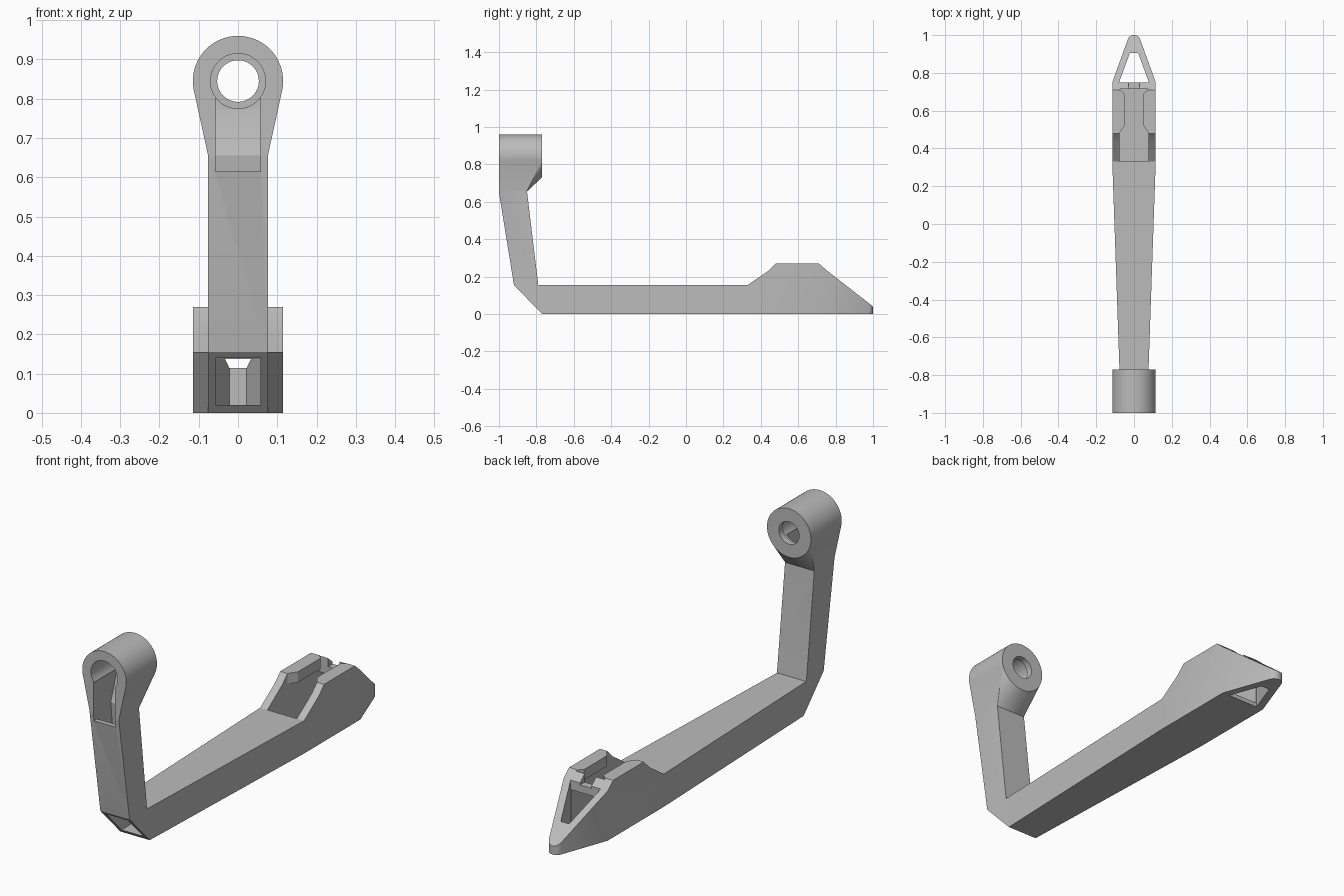
import bpy, bmesh, math
from mathutils import Vector

if "Cube" in bpy.data.objects:
    bpy.data.objects.remove(bpy.data.objects["Cube"], do_unlink=True)

grey = bpy.data.materials.new("plain grey")
grey.use_nodes = True
colour = (0.5, 0.5, 0.5, 1)
grey.diffuse_color = colour
grey.node_tree.nodes["Principled BSDF"].inputs["Base Color"].default_value = colour


def to_object(name, bm):
    bmesh.ops.recalc_face_normals(bm, faces=bm.faces)
    mesh = bpy.data.meshes.new(name)
    bm.to_mesh(mesh)
    bm.free()
    mesh.materials.append(grey)
    obj = bpy.data.objects.new(name, mesh)
    bpy.context.collection.objects.link(obj)
    return obj


def prism(name, outline, low, high, axis):
    """Extrude a 2D outline along x (outline in y, z) or z (outline in x, y)."""
    bm = bmesh.new()
    place = (lambda a, b: (low, a, b)) if axis == "x" else (lambda a, b: (a, b, low))
    face = bm.faces.new([bm.verts.new(place(a, b)) for a, b in outline])
    new = bmesh.ops.extrude_face_region(bm, geom=[face])["geom"]
    step = Vector((high - low, 0, 0)) if axis == "x" else Vector((0, 0, high - low))
    bmesh.ops.translate(bm, vec=step, verts=[g for g in new if isinstance(g, bmesh.types.BMVert)])
    return to_object(name, bm)


def plan(name, stations, low, high):
    """Symmetric plan shape given as (y, half width) stations."""
    right = [(w, y) for y, w in stations]
    left = [(-w, y) for y, w in reversed(stations)]
    return prism(name, right + left, low, high, "z")


def cylinder(name, radius, y0, y1, z):
    """Round cutter lying along y."""
    bm = bmesh.new()
    ring = [bm.verts.new((radius * math.cos(t), y0, z + radius * math.sin(t))) for t in angles]
    face = bm.faces.new(ring)
    new = bmesh.ops.extrude_face_region(bm, geom=[face])["geom"]
    bmesh.ops.translate(bm, vec=(0, y1 - y0, 0),
                        verts=[g for g in new if isinstance(g, bmesh.types.BMVert)])
    return to_object(name, bm)


def combine(target, tool, operation):
    mod = target.modifiers.new(operation, "BOOLEAN")
    mod.operation = operation
    mod.solver = "EXACT"
    mod.object = tool
    bpy.context.view_layer.objects.active = target
    bpy.ops.object.modifier_apply(modifier=mod.name)
    bpy.data.objects.remove(tool, do_unlink=True)


angles = [math.tau * i / 64 for i in range(64)]
HUB_Z, HUB_R, FRONT, HUB_BACK = 0.845, 0.115, -1.0, -0.77

# Bent lever: side profile trimmed by a tapering plan with a rounded tip
profile = [(-0.92, 0.155), (-0.77, 0), (1, 0), (1, 0.04), (0.75, 0.235), (0.71, 0.27),
           (0.48, 0.27), (0.44, 0.23), (0.33, 0.155), (-0.79, 0.155),
           (-0.85, 0.655), (-0.85, 0.7), (FRONT, 0.7), (FRONT, 0.65)]
lever = prism("pedal_lever", profile, -0.2, 0.2, "x")
tip = [(0.965 + 0.035 * math.sin(math.radians(a)), 0.035 * math.cos(math.radians(a)))
       for a in range(20, 90, 10)]
combine(lever, plan("plan_trim", [(-1.1, 0.076), (-0.77, 0.077), (0.33, 0.115), (0.75, 0.115)]
                    + tip, -0.1, 0.8), "INTERSECT")

# Pivot hub blended into the upright arm
bm = bmesh.new()
for y in (FRONT, HUB_BACK):
    for t in angles:
        bm.verts.new((HUB_R * math.cos(t), y, HUB_Z + HUB_R * math.sin(t)))
for x in (-0.076, 0.076):
    for y in (FRONT, -0.85):
        bm.verts.new((x, y, 0.655))
bmesh.ops.convex_hull(bm, input=bm.verts[:])
bmesh.ops.dissolve_limit(bm, angle_limit=0.01, verts=bm.verts[:], edges=bm.edges[:])
combine(lever, to_object("hub", bm), "UNION")

# Hollow upright, opening at the front below the hub
upright = [(-0.9, 0.1), (-0.81, 0.1), (-0.87, 0.655), (-0.83, 0.77), (-0.83, 0.8),
           (-1.1, 0.8), (-1.1, 0.615), (-0.972, 0.615)]
combine(lever, prism("upright_hollow", upright, -0.057, 0.057, "x"), "DIFFERENCE")

# Stepped pivot bore
combine(lever, cylinder("counterbore", 0.07, -1.1, -0.8, HUB_Z), "DIFFERENCE")
combine(lever, cylinder("through_bore", 0.053, -1.1, -0.7, HUB_Z), "DIFFERENCE")

# Tunnel along the bar, foot pocket, top slot, tip window and latch notch
cavities = [
    ("tunnel", [(-1.1, 0.057), (-0.77, 0.057), (0.33, 0.077), (0.76, 0.077)], 0.02, 0.137),
    ("foot_pocket", [(0.33, 0.077), (0.715, 0.077)], 0.02, 0.22),
    ("under_crossbar", [(0.7, 0.077), (0.755, 0.077)], 0.02, 0.19),
    ("top_slot", [(0.33, 0.077), (0.48, 0.077), (0.52, 0.05), (0.69, 0.05), (0.715, 0.077)],
     0.1, 0.3),
    ("tip_window", [(0.75, 0.079), (0.905, 0.022)], -0.1, 0.3),
    ("latch_notch", [(0.7, 0.03), (0.76, 0.03)], 0.225, 0.3),
]
for name, stations, low, high in cavities:
    combine(lever, plan(name, stations, low, high), "DIFFERENCE")

# Smooth round surfaces, keep hard edges
bpy.ops.object.select_all(action="DESELECT")
lever.select_set(True)
bpy.context.view_layer.objects.active = lever
bpy.ops.object.shade_smooth_by_angle(angle=math.radians(25))
